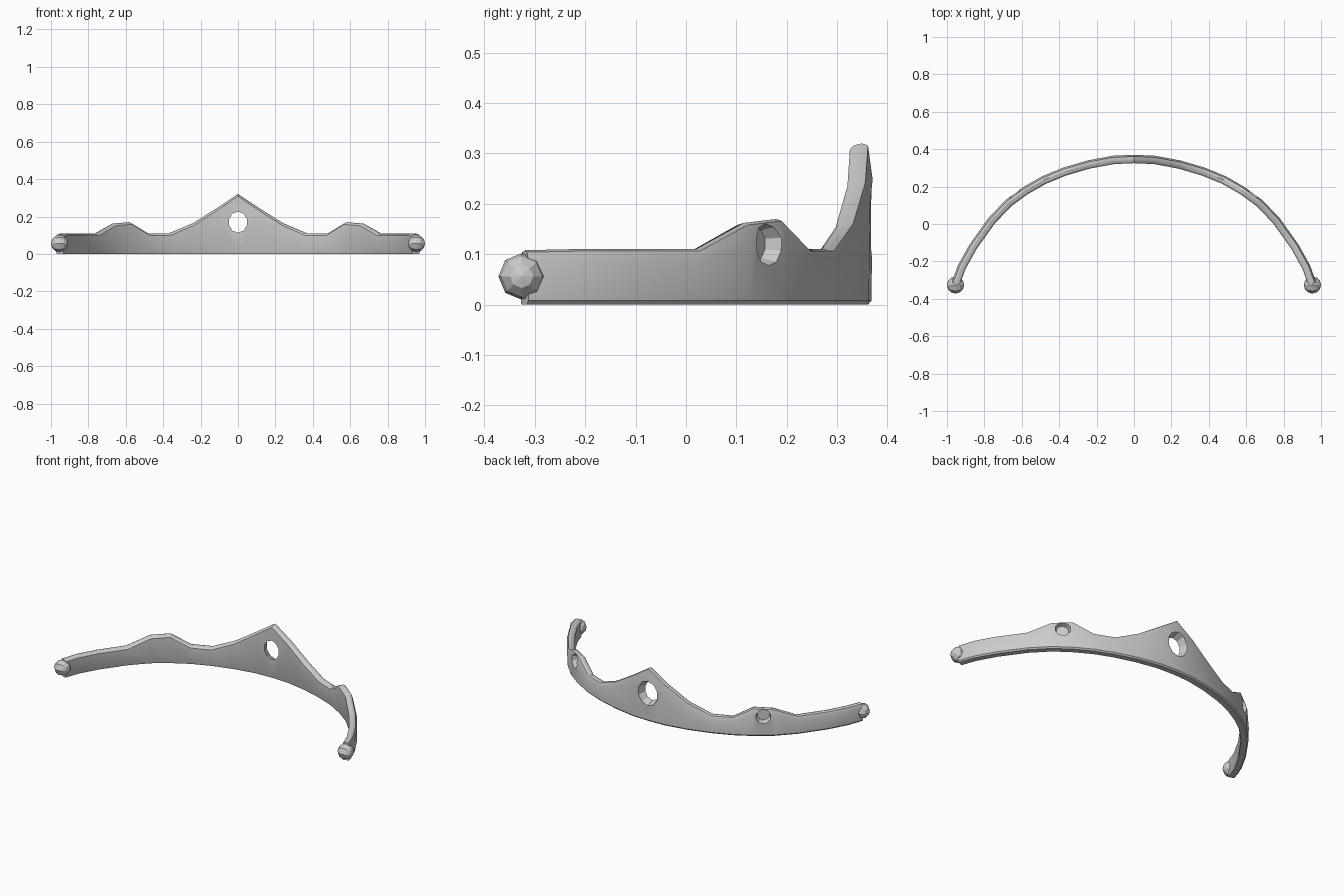
import bpy, bmesh
from mathutils import Vector

if "Cube" in bpy.data.objects:
    bpy.data.objects.remove(bpy.data.objects["Cube"])

# Half of the band: centre line x, y and crest height
HALF = [(0, .347, .32), (.11, .342, .247), (.24, .318, .165), (.37, .280, .11),
        (.48, .235, .11), (.58, .178, .17), (.67, .112, .162), (.76, .018, .11),
        (.86, -.122, .11), (.92, -.23, .11), (.953, -.32, .108)]
STATIONS = [(-x, y, h) for x, y, h in HALF[:0:-1]] + HALF


def section(h):
    # offset outward from the centre line, height
    return [(-.019, 0), (.014, 0), (.021, .008), (.023, h * .78),
            (.014, h - .004), (.002, h), (-.014, h - .004), (-.022, h - .012), (-.022, .007)]


# Curved band with three peaks
bm = bmesh.new()
rings = []
for i, (x, y, h) in enumerate(STATIONS):
    a = STATIONS[max(i - 1, 0)]
    b = STATIONS[min(i + 1, len(STATIONS) - 1)]
    t = Vector((b[0] - a[0], b[1] - a[1])).normalized()
    n = Vector((-t.y, t.x))
    rings.append([bm.verts.new((x + n.x * o, y + n.y * o, z)) for o, z in section(h)])
for r, s in zip(rings, rings[1:]):
    for k in range(len(r)):
        m = (k + 1) % len(r)
        bm.faces.new((r[k], r[m], s[m], s[k]))
bm.faces.new(rings[0])
bm.faces.new(rings[-1])
bmesh.ops.recalc_face_normals(bm, faces=bm.faces)
mesh = bpy.data.meshes.new("band")
bm.to_mesh(mesh)
bm.free()
band = bpy.data.objects.new("band", mesh)
bpy.context.collection.objects.link(band)


def cut_hole(start, direction, depth, r_in, r_out, tall):
    d = Vector(direction).normalized()
    bpy.ops.mesh.primitive_cone_add(vertices=10, radius1=r_in, radius2=r_out, depth=depth,
                                    location=Vector(start) + d * depth / 2)
    c = bpy.context.object
    c.name = "hole_cutter"
    c.rotation_euler = d.to_track_quat('Z', 'Y').to_euler()
    c.scale.y = tall
    c.hide_render = True
    bpy.context.view_layer.update()
    mod = band.modifiers.new("hole", 'BOOLEAN')
    mod.operation = 'DIFFERENCE'
    mod.solver = 'EXACT'
    mod.object = c
    bpy.context.view_layer.objects.active = band
    bpy.ops.object.modifier_apply(modifier=mod.name)
    bpy.data.objects.remove(c)


# Tapered through hole in the centre, blind stone sockets on the side peaks
cut_hole((0, .29, .17), (0, 1, 0), .12, .038, .082, 1.12)
for s in (-1, 1):
    cut_hole((s * .618, .138, .12), (s * .57, .82, 0), .08, .034, .056, 1)

bpy.ops.object.select_all(action='DESELECT')
band.select_set(True)
bpy.context.view_layer.objects.active = band
bpy.ops.object.shade_smooth_by_angle(angle=.5)

# Faceted knobs on both tips
for s, side in ((-1, "left"), (1, "right")):
    bpy.ops.mesh.primitive_uv_sphere_add(segments=8, ring_count=6, radius=.046,
                                         location=(s * .954, -.326, .056), rotation=(0, 1.5708, 0))
    bpy.context.object.name = side + "_end_knob"
